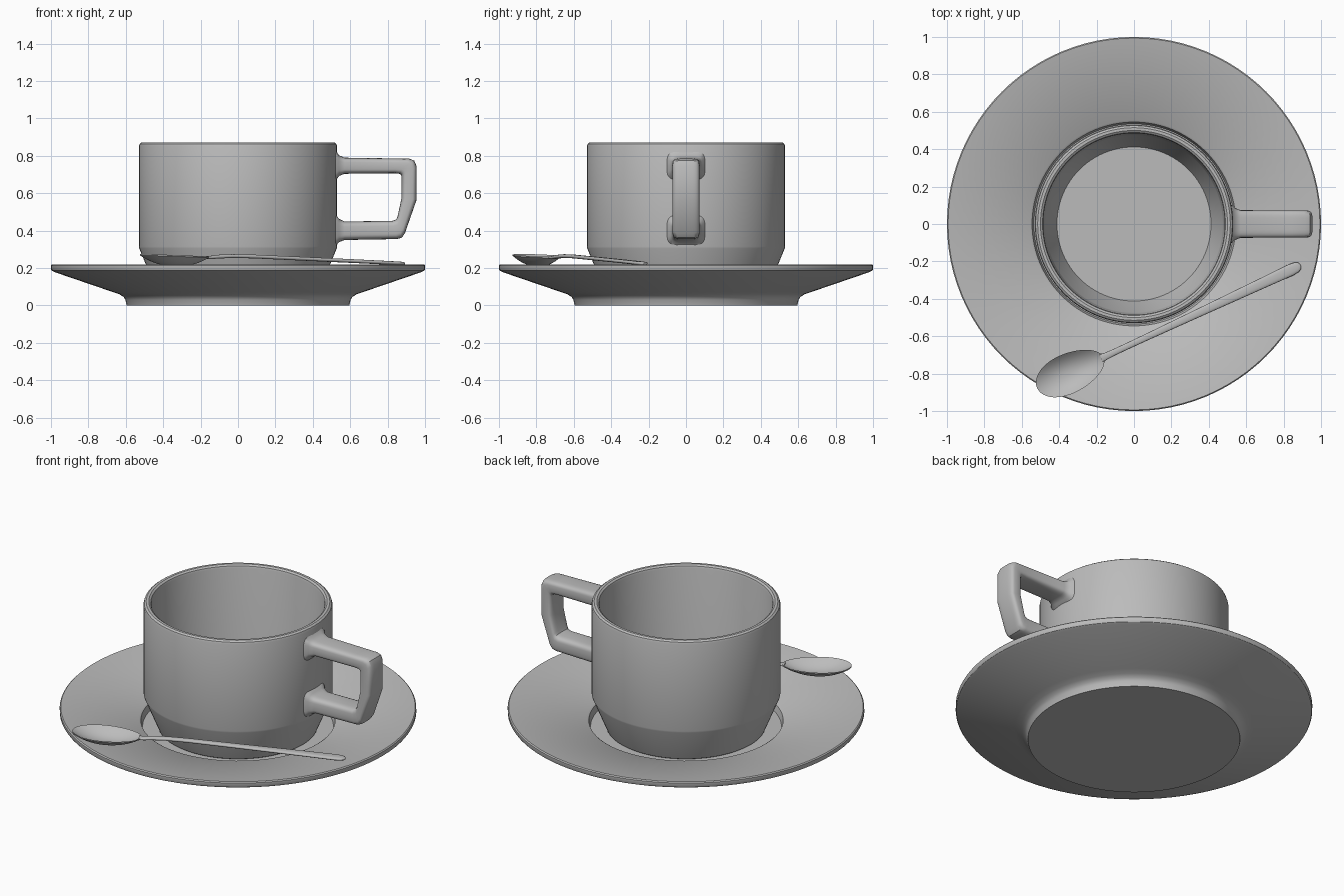
import bpy, bmesh, math
from mathutils import Matrix, Vector

cube = bpy.data.objects.get("Cube")
if cube:
    bpy.data.objects.remove(cube)

grey = bpy.data.materials.new("plain grey")
COLOUR = (0.5, 0.5, 0.5, 1)
grey.diffuse_color = COLOUR
grey.use_nodes = True
grey.node_tree.nodes["Principled BSDF"].inputs["Base Color"].default_value = COLOUR


def finish(name, bm, angle=30, recalc=True):
    """Turn a bmesh into a grey, smooth-shaded object with sharp edges kept."""
    if recalc:
        bmesh.ops.recalc_face_normals(bm, faces=bm.faces)
    me = bpy.data.meshes.new(name)
    bm.to_mesh(me)
    bm.free()
    me.materials.append(grey)
    me.shade_smooth()
    me.set_sharp_from_angle(angle=math.radians(angle))
    ob = bpy.data.objects.new(name, me)
    bpy.context.collection.objects.link(ob)
    return ob


def lathe(name, profile, steps=96):
    """Spin an (r, z) profile that starts and ends on the axis."""
    bm = bmesh.new()
    verts = [bm.verts.new((r, 0, z)) for r, z in profile]
    edges = [bm.edges.new(pair) for pair in zip(verts, verts[1:])]
    bmesh.ops.spin(bm, geom=verts + edges, cent=(0, 0, 0), axis=(0, 0, 1),
                   angle=math.tau, steps=steps, use_duplicate=False)
    bmesh.ops.remove_doubles(bm, verts=bm.verts, dist=1e-4)
    return finish(name, bm)


def loft(bm, rings):
    """Skin closed rings of equal length and cap both ends."""
    loops = [[bm.verts.new(p) for p in ring] for ring in rings]
    n = len(loops[0])
    for a, b in zip(loops, loops[1:]):
        for i in range(n):
            j = (i + 1) % n
            bm.faces.new((a[i], a[j], b[j], b[i]))
    bm.faces.new(loops[0])
    bm.faces.new(loops[-1][::-1])


def section(power, count=32):
    """Unit superellipse used as a rounded cross-section."""
    pts = []
    for i in range(count):
        c, s = math.cos(math.tau * i / count), math.sin(math.tau * i / count)
        pts.append((math.copysign(abs(c) ** power, c), math.copysign(abs(s) ** power, s)))
    return pts


# Saucer with a foot, sloping plate and a sunken well
lathe("saucer", [(0, 0), (0.595, 0), (0.602, 0.03), (0.612, 0.046), (0.635, 0.06),
                 (0.67, 0.072), (0.98, 0.178), (0.996, 0.186), (1, 0.193), (1, 0.214),
                 (0.994, 0.22), (0.975, 0.217), (0.555, 0.145), (0.545, 0.138),
                 (0.535, 0.1), (0, 0.1)])

# Cup body with tapered base and rounded lip
lathe("cup", [(0, 0.1), (0.435, 0.1), (0.447, 0.108), (0.528, 0.305), (0.53, 0.315),
              (0.53, 0.852), (0.526, 0.864), (0.515, 0.872), (0.5, 0.872), (0.489, 0.864),
              (0.485, 0.852), (0.478, 0.32), (0.474, 0.305), (0.412, 0.15), (0, 0.15)])

# Handle: outer point, inner point (x, z) and half width at each station
stations = [
    ((0.50, 0.83), (0.50, 0.66), 0.11), ((0.525, 0.825), (0.525, 0.67), 0.10),
    ((0.54, 0.803), (0.54, 0.692), 0.085), ((0.57, 0.79), (0.57, 0.704), 0.074),
    ((0.84, 0.786), (0.84, 0.706), 0.072), ((0.915, 0.785), (0.862, 0.704), 0.072),
    ((0.942, 0.775), (0.872, 0.698), 0.072), ((0.955, 0.745), (0.875, 0.685), 0.072),
    ((0.955, 0.565), (0.875, 0.577), 0.072), ((0.892, 0.385), (0.853, 0.475), 0.072),
    ((0.875, 0.362), (0.846, 0.46), 0.072), ((0.85, 0.355), (0.825, 0.452), 0.072),
    ((0.57, 0.35), (0.57, 0.449), 0.074), ((0.54, 0.338), (0.54, 0.463), 0.085),
    ((0.525, 0.32), (0.525, 0.485), 0.10), ((0.50, 0.315), (0.50, 0.495), 0.11)]
bm = bmesh.new()
rings = []
for outer, inner, half in stations:
    o, i = Vector((outer[0], 0, outer[1])), Vector((inner[0], 0, inner[1]))
    rings.append([(o + i) / 2 + (o - i) / 2 * c + Vector((0, half * s, 0))
                  for c, s in section(0.5)])
loft(bm, rings)
finish("cup_handle", bm, 35)

# Spoon is laid out along +x from the bowl centre, then turned into place
place = Matrix.Translation((-0.34, -0.795, 0)) @ Matrix.Rotation(math.radians(25), 4, "Z")

# Spoon bowl: closed thin shell made of an under and an upper dish
bm = bmesh.new()
SEG, RINGS = 48, 10


def dish(depth, drop):
    loops = []
    for k in range(1, RINGS + 1):
        t = k / RINGS
        loop = []
        for i in range(SEG):
            a = math.tau * i / SEG
            u = 0.196 * t * math.cos(a)
            v = 0.106 * t * math.sin(a) * (1 - 0.1 * math.cos(a))
            loop.append(bm.verts.new((u, v, 0.268 - 0.035 * u - drop - depth * (1 - t ** 2.2))))
        loops.append(loop)
    centre = bm.verts.new((0, 0, 0.268 - drop - depth))
    for i in range(SEG):
        j = (i + 1) % SEG
        bm.faces.new((centre, loops[0][i], loops[0][j]))
        for a, b in zip(loops, loops[1:]):
            bm.faces.new((a[i], b[i], b[j], a[j]))
    return loops[-1]


top, under = dish(0.05, 0), dish(0.052, 0.007)
for i in range(SEG):
    j = (i + 1) % SEG
    bm.faces.new((top[i], under[i], under[j], top[j]))
finish("spoon_bowl", bm, 40).matrix_world = place

# Spoon handle: distance, height, half width, half thickness
stem = [(0.182, 0.256, 0.024, 0.006), (0.21, 0.256, 0.019, 0.009), (0.26, 0.261, 0.017, 0.010),
        (0.34, 0.264, 0.017, 0.010), (0.46, 0.262, 0.018, 0.010), (0.8, 0.248, 0.023, 0.010),
        (1.15, 0.233, 0.029, 0.010), (1.30, 0.226, 0.032, 0.010), (1.335, 0.225, 0.028, 0.009),
        (1.352, 0.224, 0.019, 0.007), (1.358, 0.224, 0.008, 0.004)]
bm = bmesh.new()
loft(bm, [[(u, w * c, z + h * s) for c, s in section(0.8, 20)] for u, z, w, h in stem])
finish("spoon_handle", bm, 50).matrix_world = place
